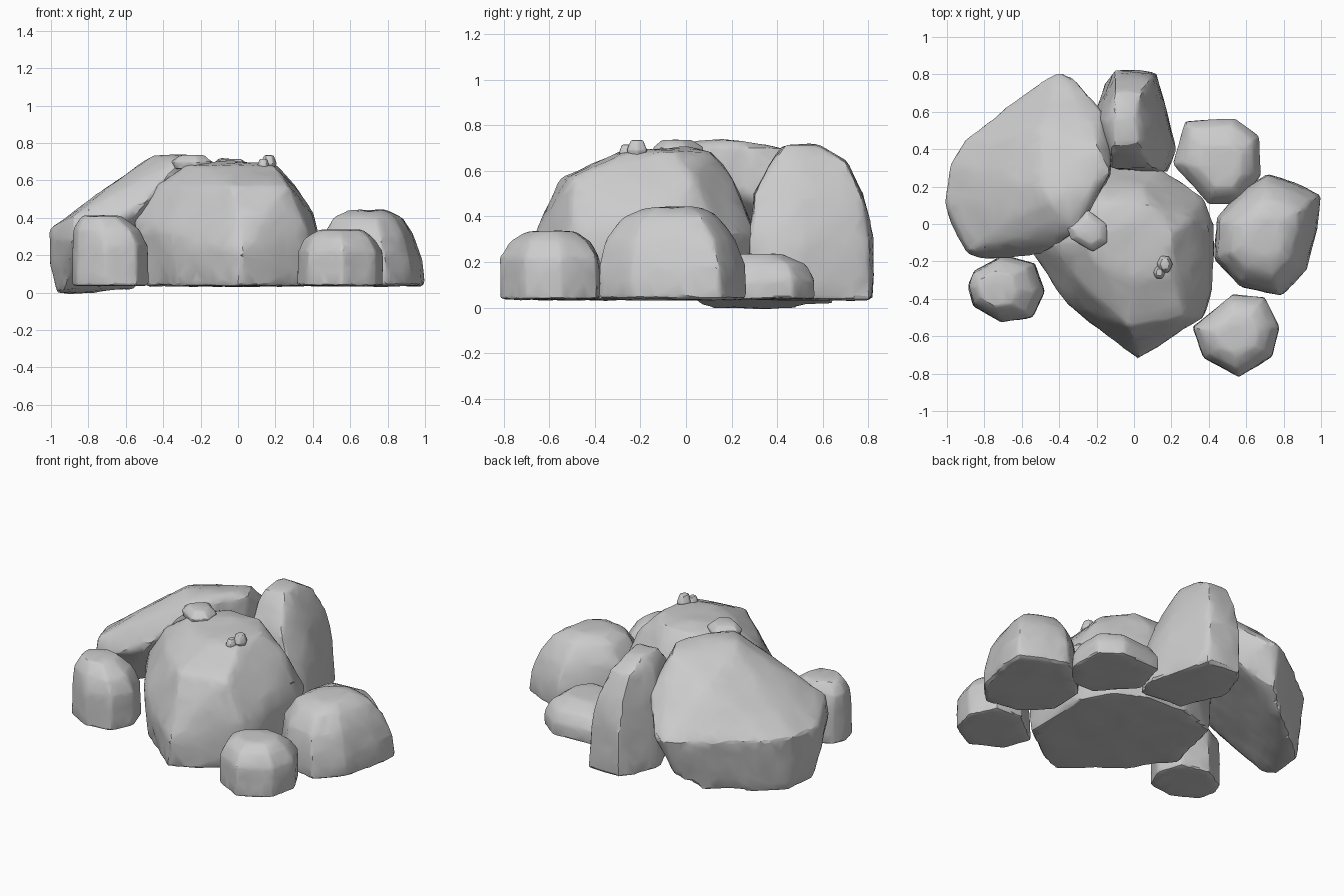
import bpy, bmesh

if "Cube" in bpy.data.objects:
    bpy.data.objects.remove(bpy.data.objects["Cube"])

clouds = bpy.data.textures.new("stone_grain", 'CLOUDS')
clouds.noise_scale = 0.16


def rock(name, pts, voxel=0.02, rough=0.016, keep=0.1):
    """Convex boulder through pts, worn at the edges and chipped into facets."""
    bm = bmesh.new()
    for p in pts:
        bm.verts.new(p)
    res = bmesh.ops.convex_hull(bm, input=bm.verts[:])
    spare = {g for g in res["geom_interior"] + res["geom_unused"]
             if isinstance(g, bmesh.types.BMVert)}
    bmesh.ops.delete(bm, geom=list(spare), context='VERTS')
    bmesh.ops.recalc_face_normals(bm, faces=bm.faces[:])
    me = bpy.data.meshes.new(name)
    bm.to_mesh(me)
    bm.free()
    ob = bpy.data.objects.new(name, me)
    bpy.context.collection.objects.link(ob)

    m = ob.modifiers.new("Remesh", 'REMESH')
    m.mode, m.voxel_size = 'VOXEL', voxel
    m = ob.modifiers.new("Wear", 'SMOOTH')
    m.factor, m.iterations = 0.5, 3
    m = ob.modifiers.new("Grain", 'DISPLACE')
    m.texture, m.strength, m.mid_level = clouds, rough, 0.5
    m = ob.modifiers.new("Facets", 'DECIMATE')
    m.ratio = keep

    # bake the modifiers, then shade
    dg = bpy.context.evaluated_depsgraph_get()
    baked = bpy.data.meshes.new_from_object(ob.evaluated_get(dg))
    ob.modifiers.clear()
    ob.data = baked
    baked.name = name
    bpy.ops.object.select_all(action='DESELECT')
    ob.select_set(True)
    bpy.context.view_layer.objects.active = ob
    bpy.ops.object.shade_smooth_by_angle(angle=0.4)
    return ob


def stack(outline, levels):
    """Repeat an outline at several heights: (z, scale, dx, dy)."""
    cx = sum(p[0] for p in outline) / len(outline)
    cy = sum(p[1] for p in outline) / len(outline)
    return [(cx + (x - cx) * s + dx, cy + (y - cy) * s + dy, z)
            for z, s, dx, dy in levels for x, y in outline]


def ring(z, *xy):
    return [(x, y, z) for x, y in xy]


# main boulder in the middle
rock("main_boulder",
     ring(0.035, (-.49, -.2), (-.31, -.45), (.0, -.7), (.1, -.67), (.38, -.47),
          (.4, .0), (.31, .17), (.1, .27), (-.15, .28), (-.4, .2))
     + ring(0.2, (.02, -.72), (.38, -.49))
     + ring(0.32, (-.55, -.14), (-.36, -.43), (.02, -.67), (.37, -.5), (.425, -.33),
            (.425, .0), (.37, .14), (.13, .3), (-.13, .31), (-.5, .1))
     + ring(0.42, (-.56, -.08), (.4, -.3), (.4, -.02))
     + ring(0.57, (-.44, -.1), (-.3, -.3), (-.03, -.55), (.27, -.5), (.31, .03),
            (.05, .2), (-.2, .2), (-.4, .1))
     + ring(0.68, (-.28, -.1), (-.2, -.2), (.0, -.3), (.19, -.27), (.21, -.05),
            (.08, .1), (-.15, .12))
     + [(-.05, 0, .71)])

# slab leaning against the main boulder, its underside overhanging
rock("leaning_slab",
     ring(-0.005, (-.97, .12), (-.95, .32), (-.8, .46))
     + ring(0.02, (-.56, .64), (-.93, .05))
     + [(-.44, .73, .1), (-.25, .63, .24), (-.13, .4, .42), (-1.005, .1, .15)]
     + ring(0.28, (-.89, -.165), (-.98, .0))
     + [(-.79, -.195, .34), (-.5, -.165, .48), (-.35, -.05, .55)]
     + ring(0.34, (-1.01, .12), (-.98, .32), (-.9, .45), (-.41, .81), (-.33, .785),
            (-.5, .76))
     + ring(0.41, (-.88, -.14), (-.9, .2), (-.55, -.165))
     + ring(0.5, (-.125, .25), (-.17, .61))
     + [(-.65, .05, .6), (-.22, .53, .6), (-.12, .35, .64), (-.5, .5, .6)]
     + ring(0.7, (-.5, .22), (-.31, -.05), (-.2, .42), (-.13, .28))
     + ring(0.735, (-.45, .12), (-.2, .22), (-.35, .02)))

# tall stone at the back
rock("back_stone",
     ring(0.035, (-.1, .82), (.12, .81), (.2, .52), (.23, .4), (.18, .275), (-.1, .29),
          (-.22, .58), (-.16, .75))
     + ring(0.3, (-.1, .825), (.11, .8), (.19, .5), (.19, .38), (.16, .275), (-.1, .29),
            (-.21, .57))
     + ring(0.5, (-.1, .78), (.08, .77), (.13, .5), (.1, .3), (-.12, .3), (-.19, .56))
     + ring(0.64, (-.1, .71), (.04, .7), (.07, .45), (.04, .37), (-.12, .37), (-.16, .55))
     + ring(0.715, (-.1, .58), (.01, .58), (.03, .44), (-.1, .43)))

# low stone at the back right
rock("low_stone", stack(
    [(.27, .56), (.54, .575), (.67, .48), (.675, .27), (.57, .12), (.4, .115), (.21, .33)],
    [(.035, 1, 0, -.01), (.12, 1, 0, -.01), (.19, .82, 0, -.01), (.235, .5, 0, -.04)]),
    voxel=.014, rough=.012)

# large stone on the right
rock("right_stone", stack(
    [(.62, .22), (.72, .28), (.87, .23), (1.0, .16), (.985, 0), (.93, -.23), (.79, -.38),
     (.57, -.33), (.43, -.18), (.44, .05)],
    [(.035, 1, 0, -.01), (.18, .97, -.005, -.01), (.3, .87, -.02, -.02),
     (.4, .64, -.025, -.03), (.44, .38, -.03, -.03)]), voxel=.017)

# small stone at the front right
rock("front_stone", stack(
    [(.31, -.55), (.37, -.72), (.56, -.82), (.74, -.71), (.78, -.55), (.7, -.39), (.53, -.375)],
    [(.035, 1, 0, 0), (.22, .98, 0, 0), (.29, .8, -.01, 0), (.335, .5, -.01, 0)]),
    voxel=.014, rough=.012)

# small stone at the left
rock("left_stone", stack(
    [(-.89, -.33), (-.86, -.44), (-.71, -.525), (-.54, -.5), (-.475, -.36), (-.53, -.21),
     (-.7, -.165), (-.86, -.25)],
    [(.035, 1, 0, 0), (.25, .98, 0, 0), (.34, .85, -.02, 0), (.41, .52, -.04, 0)]),
    voxel=.014, rough=.012)

# pebbles lying on top
rock("flat_pebble", stack(
    [(-.36, -.02), (-.25, .08), (-.145, .0), (-.14, -.1), (-.22, -.15), (-.34, -.08)],
    [(.66, .9, 0, 0), (.7, 1, 0, 0), (.735, .6, 0, 0)]), voxel=.008, rough=.006)
for i, (x, y, z, r) in enumerate([(.165, -.215, .69, .044), (.135, -.26, .68, .034)]):
    hexagon = [(x - r, y), (x - r / 2, y + r), (x + r / 2, y + r), (x + r, y),
               (x + r / 2, y - r), (x - r / 2, y - r)]
    rock(f"small_pebble_{i + 1}", stack(
        hexagon, [(z - r, .6, 0, 0), (z, 1, 0, 0), (z + r, .6, 0, 0)]),
        voxel=.006, rough=.004, keep=.2)
